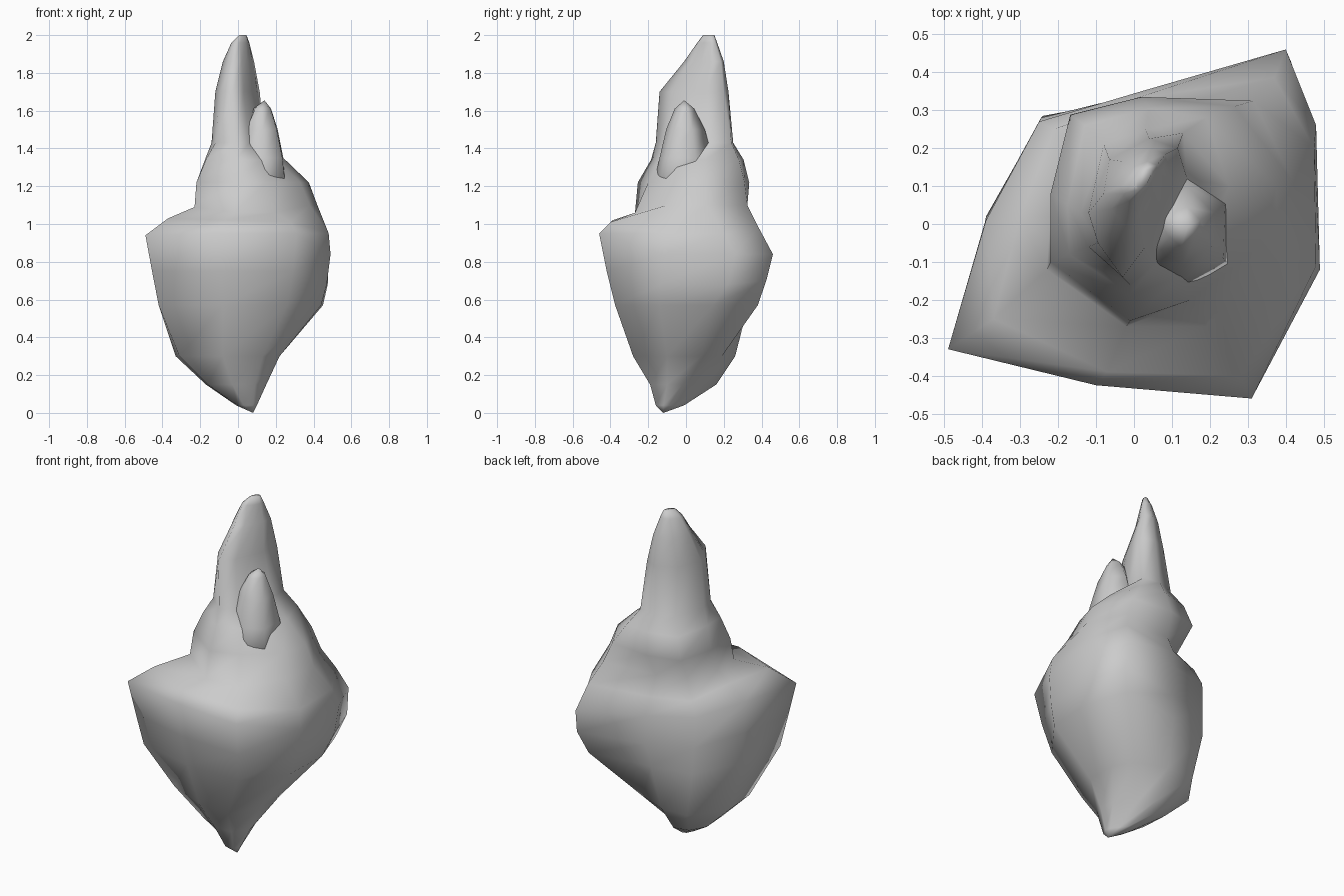
import bpy, bmesh


def ring(z, *pts):
    """Cross-section: points anticlockwise from the front-left corner."""
    zs = z if isinstance(z, (list, tuple)) else [z] * len(pts)
    return [(x, y, h) for (x, y), h in zip(pts, zs)]


def loft(name, rings):
    """Skin a stack of rings; a single-point ring closes to a tip."""
    bm = bmesh.new()
    rows = [[bm.verts.new(p) for p in r] for r in rings]
    for a, b in zip(rows, rows[1:]):
        n = max(len(a), len(b))
        for i in range(n):
            j = (i + 1) % n
            if len(a) == 1:
                bm.faces.new((a[0], b[j], b[i]))
            elif len(b) == 1:
                bm.faces.new((a[i], a[j], b[0]))
            else:
                bm.faces.new((a[i], a[j], b[j], b[i]))
    for row in (rows[0], rows[-1]):
        if len(row) > 2:
            bm.faces.new(row)
    bmesh.ops.recalc_face_normals(bm, faces=bm.faces)
    me = bpy.data.meshes.new(name)
    bm.to_mesh(me)
    bm.free()
    ob = bpy.data.objects.new(name, me)
    bpy.context.collection.objects.link(ob)
    for p in me.polygons:
        p.use_smooth = True
    return ob


# Lower body: tapers down to an off-centre tip, widest at the shelf rim
lower_body = [
    ring(0, (.08, -.12)),
    ring(.04, (0, -.1), (.03, -.16), (.08, -.16), (.1, -.12), (.09, -.09),
         (.06, -.05), (.03, -.01), (.01, -.02), (-.01, -.06)),
    ring(.15, (-.16, -.11), (-.03, -.18), (.09, -.19), (.15, -.1), (.13, -.02),
         (.04, .08), (-.03, .16), (-.12, .14), (-.17, .05)),
    ring(.3, (-.31, -.15), (-.08, -.25), (.13, -.28), (.22, -.1), (.22, .08),
         (.15, .19), (-.02, .26), (-.19, .26), (-.33, .06)),
    ring(.57, (-.42, -.28), (-.08, -.36), (.26, -.375), (.44, -.14), (.45, .14),
         (.37, .38), (0, .33), (-.24, .285), (-.39, .02)),
    ring((.75, .75, .75, .68, .68, .7, .7, .72, .75),
         (-.455, -.305), (-.09, -.4), (.29, -.42), (.47, -.13), (.475, .22),
         (.415, .425), (.02, .345), (-.245, .28), (-.39, .015))]
shelf = [
    ring((.94, .95, .95, .84, .84, .84, .87, .9, .93),
         (-.49, -.33), (-.1, -.425), (.31, -.46), (.49, -.12), (.48, .26),
         (.4, .46), (.02, .35), (-.25, .27), (-.39, .01)),
    ring((1.03, 1.02, 1.01, .95, .95, .98, .98, .98, 1.02),
         (-.37, -.25), (-.07, -.39), (.28, -.4), (.48, -.11), (.475, .2),
         (.37, .385), (0, .33), (-.21, .25), (-.3, .02)),
    ring((1.09, 1.06, 1.06, 1.1, 1.1, 1.1, 1.09, 1.08, 1.08),
         (-.23, -.12), (-.02, -.27), (.19, -.27), (.38, -.1), (.42, .11),
         (.315, .325), (0, .28), (-.14, .19), (-.22, .02))]

# Collar: bulging upper shoulder around the spire foot
collar = [
    ring(1.22, (-.22, -.1), (-.01, -.255), (.15, -.2), (.33, -.06), (.375, .1),
         (.265, .31), (.02, .335), (-.168, .288), (-.22, .08)),
    ring(1.34, (-.17, -.08), (-.01, -.185), (.12, -.14), (.2, -.04), (.25, .1),
         (.19, .28), (.04, .305), (-.13, .26), (-.175, .05))]

# Main spire: flattened blade rising to the peak
spire = [
    ring(1.43, (-.12, -.06), (-.01, -.16), (.06, -.1), (.11, 0), (.14, .12),
         (.13, .24), (.03, .25), (-.08, .21), (-.14, .03)),
    ring(1.7, (-.095, -.05), (-.03, -.14), (.03, -.06), (.07, .02), (.1, .1),
         (.115, .2), (.04, .225), (-.065, .17), (-.12, .03)),
    ring(1.86, (-.06, .04), (-.02, -.01), (.02, .03), (.05, .08), (.075, .13),
         (.085, .185), (.04, .2), (-.03, .165), (-.08, .08)),
    ring(1.96, (-.03, .08), (-.015, .06), (.01, .07), (.04, .1), (.055, .13),
         (.06, .155), (.035, .165), (0, .15), (-.035, .1)),
    ring(2.0, (.005, .1), (.01, .09), (.02, .095), (.035, .11), (.045, .13),
         (.045, .145), (.035, .15), (.02, .14), (.007, .12))]
loft("rock_body_with_main_spire", lower_body + shelf + collar + spire)

# Small spire leaning against the right side of the main one
loft("side_spire", [
    ring(1.12, (0, -.14), (.15, -.19), (.26, -.12), (.26, .08), (.14, .16), (.02, .04)),
    ring(1.35, (.02, -.11), (.14, -.14), (.235, -.09), (.24, .05), (.14, .14), (.02, .04)),
    ring(1.5, (.045, -.07), (.13, -.105), (.205, -.06), (.21, .03), (.14, .1), (.05, .03)),
    ring(1.61, (.09, -.03), (.125, -.06), (.165, -.03), (.175, .01), (.14, .045), (.08, .02)),
    ring(1.655, (.14, -.01))])
